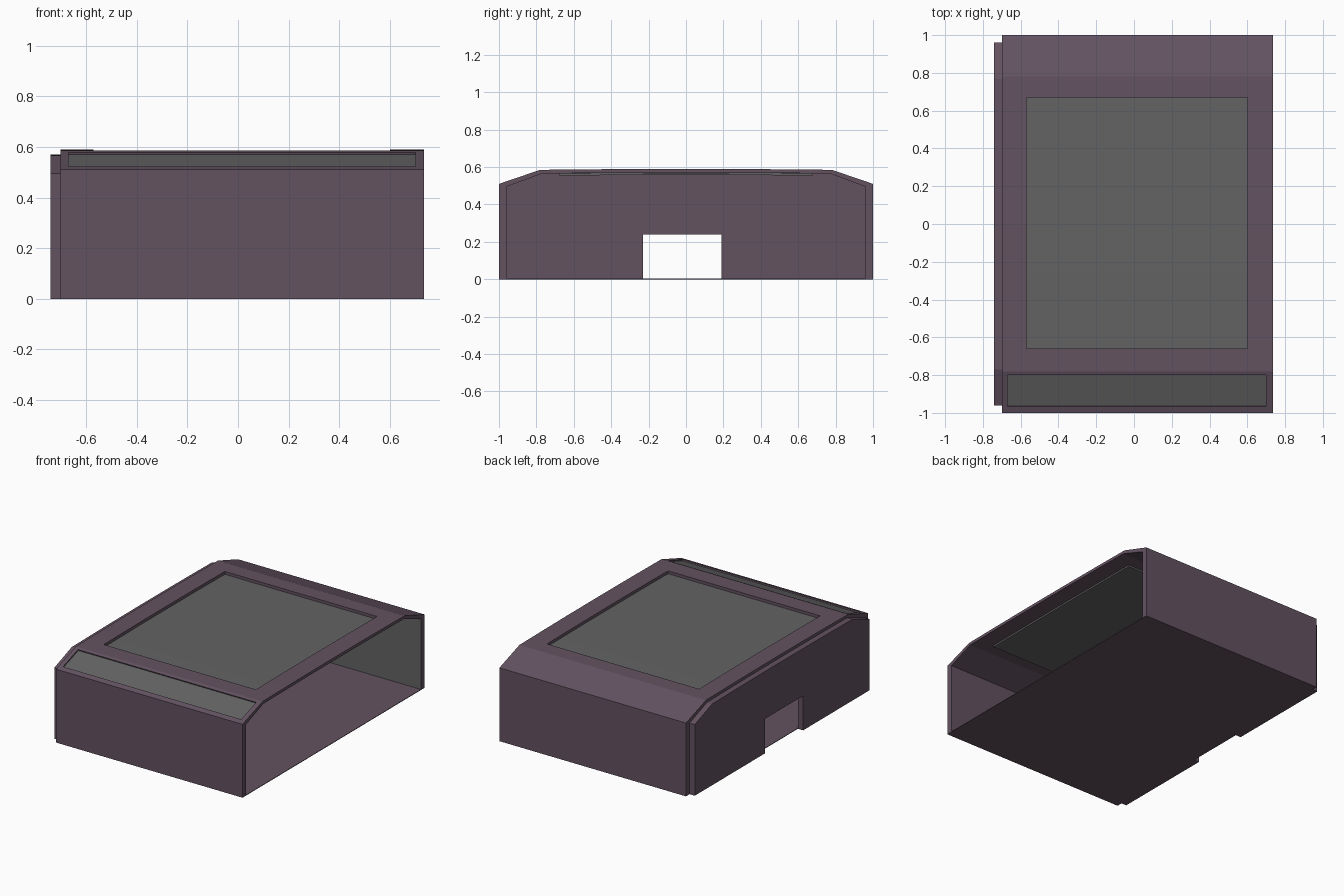
import bpy, bmesh, math
from mathutils import Matrix

if "Cube" in bpy.data.objects:
    bpy.data.objects.remove(bpy.data.objects["Cube"])


def material(name, rgb):
    m = bpy.data.materials.new(name)
    m.diffuse_color = (*rgb, 1)
    m.use_nodes = True
    m.node_tree.nodes["Principled BSDF"].inputs["Base Color"].default_value = m.diffuse_color
    return m


PURPLE = material("purple", (0.125, 0.085, 0.118))
GREY = material("grey", (0.125, 0.125, 0.125))


def finish(name, bm, mat):
    bmesh.ops.recalc_face_normals(bm, faces=bm.faces)
    me = bpy.data.meshes.new(name)
    bm.to_mesh(me)
    bm.free()
    me.materials.append(mat)
    ob = bpy.data.objects.new(name, me)
    bpy.context.collection.objects.link(ob)
    return ob


def prism(name, profile, x0, x1, mat):
    """Extrude a (y, z) profile along x."""
    bm = bmesh.new()
    face = bm.faces.new([bm.verts.new((x0, y, z)) for y, z in profile])
    ext = bmesh.ops.extrude_face_region(bm, geom=[face])["geom"]
    moved = [v for v in ext if isinstance(v, bmesh.types.BMVert)]
    bmesh.ops.translate(bm, verts=moved, vec=(x1 - x0, 0, 0))
    return finish(name, bm, mat)


def box(name, centre, size, mat, tilt=0.0):
    bm = bmesh.new()
    bmesh.ops.create_cube(bm, size=1, matrix=Matrix.Translation(centre)
                          @ Matrix.Rotation(tilt, 4, 'X')
                          @ Matrix.Diagonal((*size, 1)))
    return finish(name, bm, mat)


def cut(ob, cutter):
    mod = ob.modifiers.new("cut", 'BOOLEAN')
    mod.operation, mod.solver, mod.object = 'DIFFERENCE', 'EXACT', cutter
    bpy.context.view_layer.objects.active = ob
    bpy.ops.object.modifier_apply(modifier=mod.name)
    bpy.data.objects.remove(cutter)


def roof(half, drop=0.0):
    """Slightly crowned roof line from -half to half."""
    ys = [-half, -0.52, -0.26, 0, 0.26, 0.52, half]
    return [(y, 0.585 + 0.005 * (1 - (y / 0.78) ** 2) - drop) for y in ys]


outer = [(-1, 0), (-1, 0.51)] + roof(0.78) + [(1, 0.51), (1, 0)]
inner = [(-0.96, 0), (-0.96, 0.495)] + roof(0.77, 0.02) + [(0.96, 0.495), (0.96, 0)]

# Shell: front, roof and back walls, open at the right end
shell = prism("shell", outer + inner[::-1], -0.70, 0.735, PURPLE)
shell.data.materials.append(GREY)
for p in shell.data.polygons:          # grey lining on the inside of the back wall
    if p.normal.y < -0.9 and p.center.y > 0.9:
        p.material_index = 1

# Roof window opening and sloped front recess
cut(shell, box("window_cutter", (0.015, 0.005, 0.58), (1.17, 1.33, 0.2), PURPLE))
slope = math.atan2(0.075, 0.22)


def on_slope(depth):
    return (0.015, -0.8825 + depth * math.sin(slope), 0.55 - depth * math.cos(slope))


cut(shell, box("strip_cutter", on_slope(0), (1.37, 0.174, 0.024), PURPLE, slope))

# Grey panes
box("front_strip_pane", on_slope(0.010), (1.37, 0.174, 0.004), GREY, slope)
prism("roof_pane", roof(0.68, 0.021) + roof(0.68, 0.032)[::-1], -0.585, 0.615, GREY)

# Left end panel with a doorway notch
notch = [(0.19, 0), (0.19, 0.24), (-0.23, 0.24), (-0.23, 0)]
prism("left_end_panel", inner + notch, -0.74, -0.70, PURPLE)

# Thin floor
box("floor", (0.0175, 0, 0.002), (1.435, 1.92, 0.004), PURPLE)
